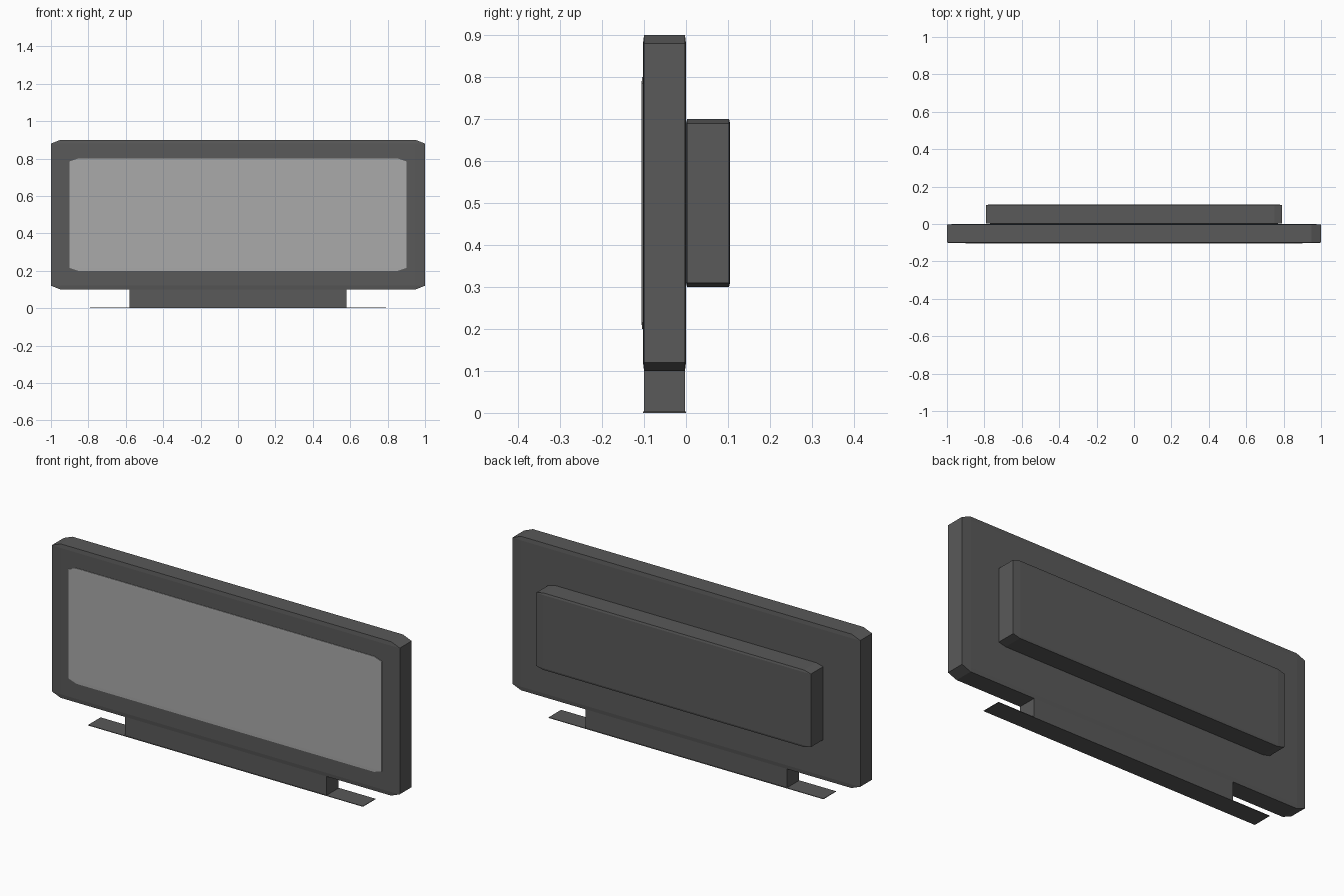
import bpy, bmesh
from mathutils import Matrix, Vector

if "Cube" in bpy.data.objects:
    bpy.data.objects.remove(bpy.data.objects["Cube"])


def material(name, value):
    mat = bpy.data.materials.new(name)
    mat.diffuse_color = (value, value, value, 1)
    mat.use_nodes = True
    mat.node_tree.nodes["Principled BSDF"].inputs["Base Color"].default_value = mat.diffuse_color
    return mat


def slab(name, lo, hi, mat, bevel=0.0):
    """Box between two corners; chamfer is cut on the unit box, so it stretches with it."""
    lo, hi = Vector(lo), Vector(hi)
    bm = bmesh.new()
    bmesh.ops.create_cube(bm, size=2)
    if bevel:
        bmesh.ops.bevel(bm, geom=bm.edges[:], offset=bevel, segments=1,
                        profile=0.5, affect='EDGES')
    half = (hi - lo) / 2
    bmesh.ops.transform(bm, verts=bm.verts[:],
                        matrix=Matrix.Diagonal((*half, 1)))
    bmesh.ops.recalc_face_normals(bm, faces=bm.faces[:])
    mesh = bpy.data.meshes.new(name)
    bm.to_mesh(mesh)
    bm.free()
    mesh.materials.append(mat)
    obj = bpy.data.objects.new(name, mesh)
    obj.location = (lo + hi) / 2
    bpy.context.collection.objects.link(obj)
    return obj


dark = material("dark_casing", 0.1)
light = material("screen_grey", 0.4)

# Main casing and the electronics hump on its back
slab("casing", (-1, -0.1025, 0.1), (1, 0, 0.9), dark, 0.05)
slab("rear_housing", (-0.79, 0, 0.3), (0.79, 0.105, 0.7), dark, 0.05)

# Screen panel standing slightly proud of the casing
slab("screen", (-0.9, -0.1055, 0.2), (0.9, -0.0975, 0.8), light, 0.05)

# Neck running up into the casing, and the thin base plate
slab("neck", (-0.58, -0.1, 0.002), (0.58, -0.0025, 0.11), dark)
slab("base_plate", (-0.79, -0.1025, 0), (0.79, 0, 0.003), dark)
